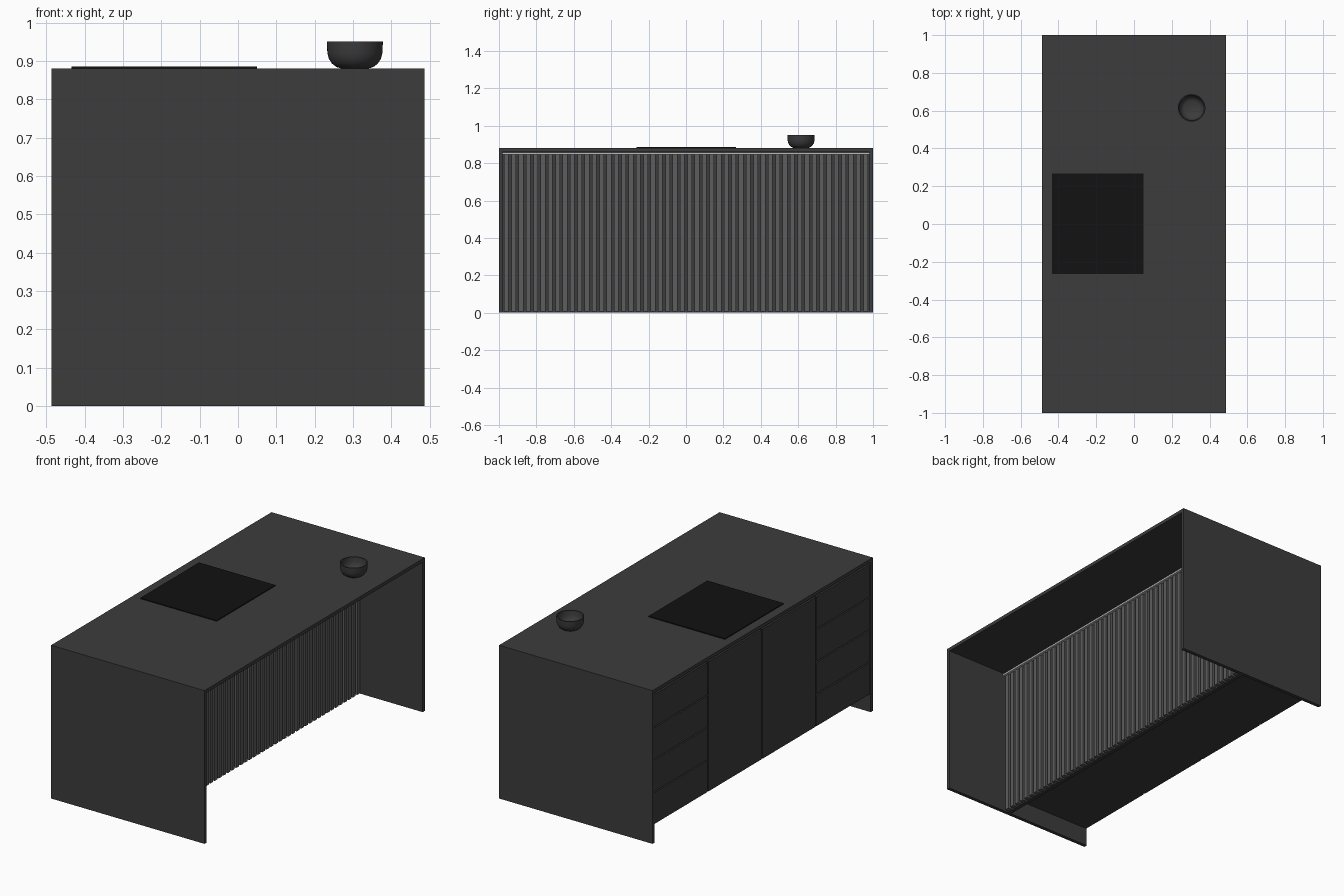
import bpy, bmesh, math

if "Cube" in bpy.data.objects:
    bpy.data.objects.remove(bpy.data.objects["Cube"])


def material(name, v):
    m = bpy.data.materials.new(name)
    m.diffuse_color = (v, v, v, 1)
    m.use_nodes = True
    m.node_tree.nodes["Principled BSDF"].inputs["Base Color"].default_value = m.diffuse_color
    return m


DARK = material("dark_panel", 0.045)
SLAT = material("slat_grey", 0.11)
BLACK = material("black_glass", 0.006)
LIGHT = material("light_strip", 0.5)


def add_object(name, bm, mat):
    bmesh.ops.recalc_face_normals(bm, faces=bm.faces)
    me = bpy.data.meshes.new(name)
    bm.to_mesh(me)
    bm.free()
    me.materials.append(mat)
    ob = bpy.data.objects.new(name, me)
    bpy.context.collection.objects.link(ob)
    return ob


def box(name, x, y, z, mat=DARK):
    bm = bmesh.new()
    bmesh.ops.create_cube(bm, size=1)
    for v in bm.verts:
        for i, (a, b) in enumerate((x, y, z)):
            v.co[i] = a if v.co[i] < 0 else b
    return add_object(name, bm, mat)


HX, T, TOP = 0.487, 0.02, 0.88
INNER = 1 - T

# Worktop and full-height end panels
box("worktop", (-HX, HX), (-1, 1), (TOP - T, TOP))
box("front_end_panel", (-HX, HX), (-1, -INNER), (0, TOP - T))
box("back_end_panel", (-HX, HX), (INNER, 1), (0, TOP - T))

# Cabinet body, raised off the floor, and the board behind the slats
box("cabinet_body", (-0.465, 0.05), (-INNER, INNER), (0.104, TOP - T))
box("slat_backing", (0.05, 0.072), (-INNER, INNER), (0.0, TOP - T))

# Cabinet fronts: drawers in the outer columns, doors in the middle
col = 2 * INNER / 4
z0, z1, gap = 0.104, 0.848, 0.004
for c in range(4):
    ya = -INNER + c * col + gap
    yb = ya + col - 2 * gap
    rows = 4 if c in (0, 3) else 1
    h = (z1 - z0) / rows
    for r in range(rows):
        kind = "drawer" if rows == 4 else "door"
        box(f"{kind}_front_{c}_{r}", (-0.483, -0.464), (ya, yb),
            (z0 + r * h, z0 + (r + 1) * h - (0.007 if rows > 1 and r < 3 else 0)))

# Vertical slats on the seating side
count = 50
pitch = 2 * INNER / count
for i in range(count):
    yc = -INNER + (i + 0.5) * pitch
    box(f"slat_{i}", (0.071, 0.094), (yc - 0.0125, yc + 0.0125), (0.006, 0.845), SLAT)

# Light strip under the worktop
box("light_strip", (0.072, 0.106), (-INNER, INNER), (0.846, 0.856), LIGHT)

# Hob
box("hob", (-0.435, 0.05), (-0.265, 0.268), (TOP, TOP + 0.005), BLACK)

# Bowl: lathed profile, outside then inside
profile = [(0, 0), (0.034, 0), (0.048, 0.004), (0.060, 0.013), (0.068, 0.026),
           (0.072, 0.042), (0.073, 0.071), (0.067, 0.071), (0.066, 0.044),
           (0.061, 0.028), (0.052, 0.016), (0.040, 0.009), (0, 0.008)]
bm = bmesh.new()
vs = [bm.verts.new((r, 0, z)) for r, z in profile]
edges = [bm.edges.new(p) for p in zip(vs, vs[1:])]
bmesh.ops.spin(bm, geom=vs + edges, cent=(0, 0, 0), axis=(0, 0, 1),
               angle=2 * math.pi, steps=48)
bmesh.ops.remove_doubles(bm, verts=bm.verts, dist=1e-5)
bowl = add_object("bowl", bm, DARK)
bowl.location = (0.305, 0.615, TOP)
bpy.context.view_layer.objects.active = bowl
bowl.select_set(True)
bpy.ops.object.shade_smooth_by_angle(angle=math.radians(40))
